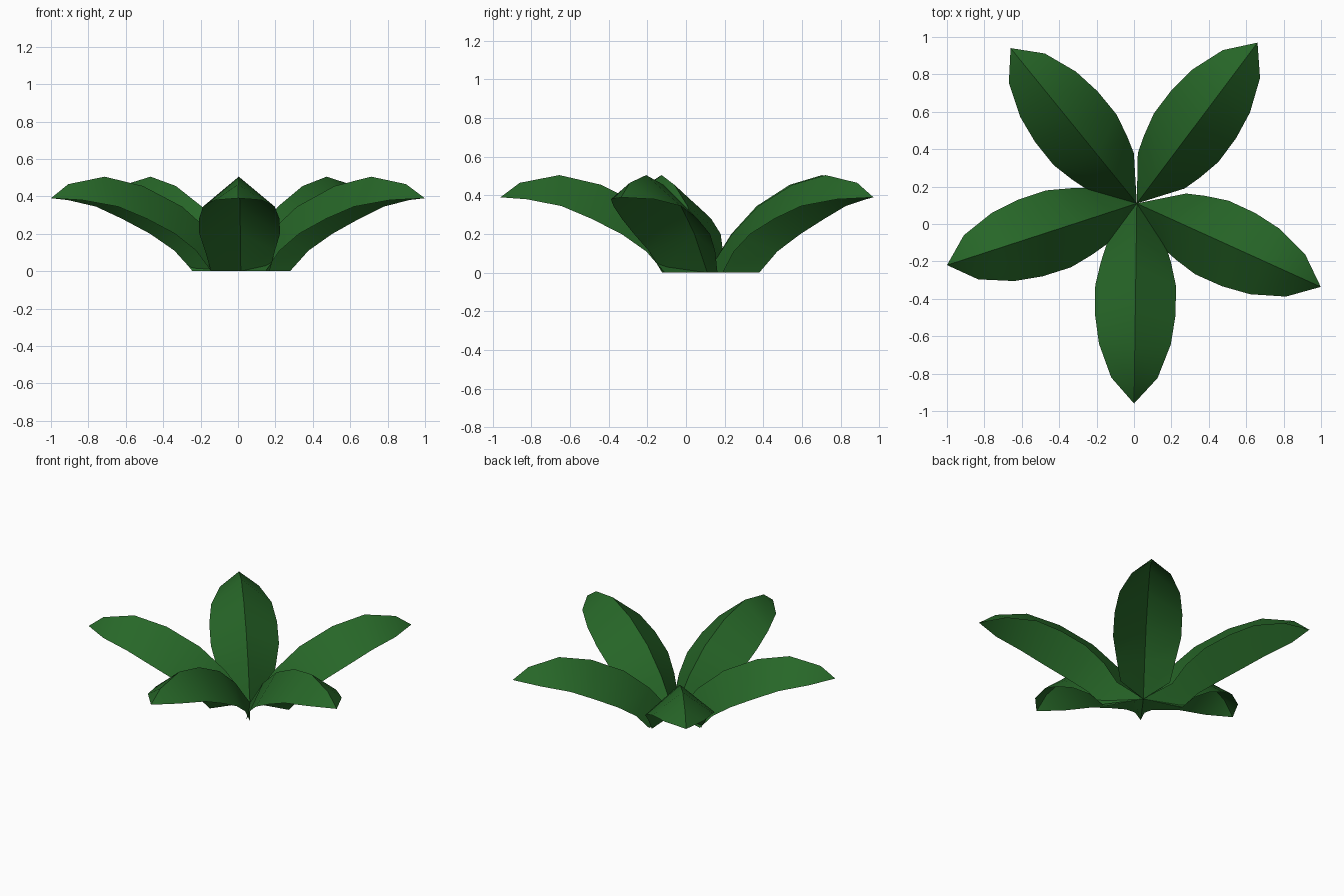
import bpy
import math
from mathutils import Matrix, Vector

cube = bpy.data.objects.get("Cube")
if cube:
    bpy.data.objects.remove(cube, do_unlink=True)

# Leaf colour
green = bpy.data.materials.new("leaf green")
green.use_nodes = True
colour = (0.02, 0.135, 0.021, 1.0)
green.diffuse_color = colour
bsdf = green.node_tree.nodes["Principled BSDF"]
bsdf.inputs["Base Color"].default_value = colour
bsdf.inputs["Roughness"].default_value = 0.9

# Raised midrib (distance, height) and drooping rim (distance, half width, height)
MIDRIB = [(0, 0), (0.16, 0.2), (0.33, 0.345), (0.55, 0.455), (0.765, 0.505), (0.97, 0.465)]
RIM = [(0.218, 0.157, 0), (0.313, 0.187, 0.11), (0.44, 0.216, 0.2),
       (0.598, 0.215, 0.28), (0.752, 0.192, 0.345), (0.932, 0.124, 0.38)]
TIP = (0, 0.39)
CENTRE = Vector((0.015, 0.11, 0))


def make_leaf(name, angle, length):
    """Sheet folded along its midrib, pointing outward at the given angle."""
    verts = [(d, 0, z) for d, z in MIDRIB]
    verts += [(d, w, z) for d, w, z in RIM]
    verts += [(d, -w, z) for d, w, z in RIM]
    verts.append((length, 0, TIP[1]))
    n = len(MIDRIB)
    tip = 3 * n
    faces = []
    for i in range(n - 1):
        faces.append((i, i + 1, n + i + 1, n + i))
        faces.append((i + 1, i, 2 * n + i, 2 * n + i + 1))
    faces.append((n - 1, tip, 2 * n - 1))
    faces.append((tip, n - 1, tip - 1))
    mesh = bpy.data.meshes.new(name)
    mesh.from_pydata(verts, [], faces)
    mesh.transform(Matrix.Translation(CENTRE) @ Matrix.Rotation(math.radians(angle), 4, 'Z'))
    mesh.materials.append(green)
    leaf = bpy.data.objects.new(name, mesh)
    bpy.context.collection.objects.link(leaf)
    return leaf


# Five leaves around the centre
LEAVES = {
    "front_leaf": (-90.8, 1.07),
    "left_leaf": (-24.4, 1.08),
    "back_left_leaf": (53.1, 1.075),
    "back_right_leaf": (129.1, 1.07),
    "right_leaf": (198, 1.067),
}
bpy.ops.object.select_all(action='DESELECT')
for leaf_name, (leaf_angle, leaf_length) in LEAVES.items():
    obj = make_leaf(leaf_name, leaf_angle, leaf_length)
    obj.select_set(True)
    bpy.context.view_layer.objects.active = obj
bpy.ops.object.shade_smooth_by_angle(angle=math.radians(35))
